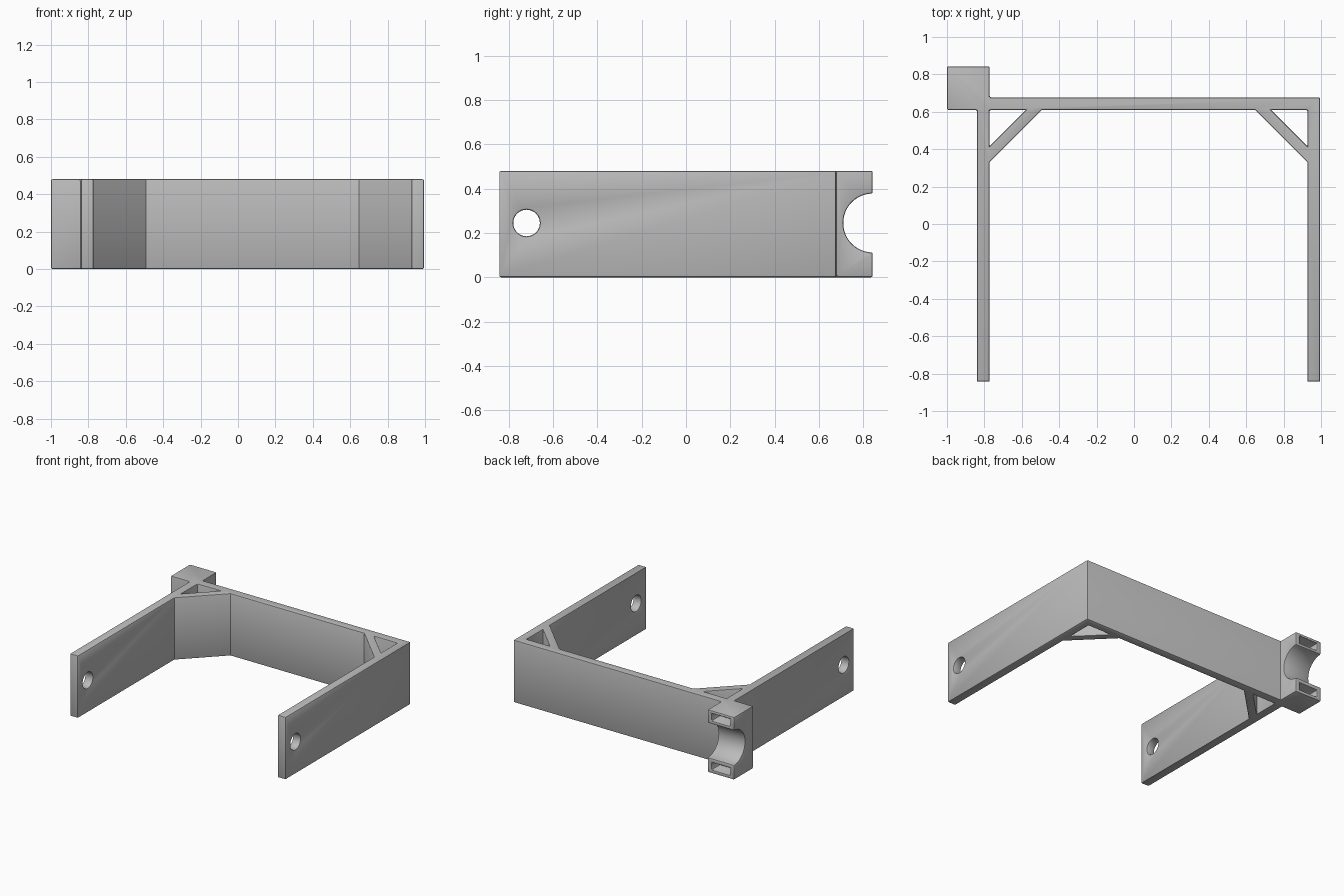
import bpy, bmesh
from math import radians
from mathutils import Matrix, Vector

cube = bpy.data.objects.get("Cube")
if cube:
    bpy.data.objects.remove(cube, do_unlink=True)

H = 0.48                                   # height of the whole bracket
MID = H / 2 + 0.005                        # height of the hole axes
BACK = 0.843                               # rear face of the clamp block
WALL_IN, WALL_OUT = 0.61, 0.677            # rear wall
LEFT_OUT, LEFT_IN = 0.995, 0.927           # arm at +x
RIGHT_OUT, RIGHT_IN = -0.84, -0.772        # arm at -x
REACH, THICK = 0.28, 0.085                 # brace leg length and thickness along the wall

grey = bpy.data.materials.new("plain grey")
grey.use_nodes = True
colour = (0.5, 0.5, 0.5, 1)
grey.diffuse_color = colour
bsdf = grey.node_tree.nodes["Principled BSDF"]
bsdf.inputs["Base Color"].default_value = colour


def add(name, bm):
    bmesh.ops.recalc_face_normals(bm, faces=bm.faces)
    mesh = bpy.data.meshes.new(name)
    bm.to_mesh(mesh)
    bm.free()
    obj = bpy.data.objects.new(name, mesh)
    bpy.context.collection.objects.link(obj)
    mesh.materials.append(grey)
    return obj


def prism(name, outline, z0, z1):
    bm = bmesh.new()
    face = bm.faces.new([bm.verts.new((x, y, z0)) for x, y in outline])
    grown = bmesh.ops.extrude_face_region(bm, geom=[face])["geom"]
    verts = [v for v in grown if isinstance(v, bmesh.types.BMVert)]
    bmesh.ops.translate(bm, vec=(0, 0, z1 - z0), verts=verts)
    return add(name, bm)


def rod(name, x, y, radius, length):
    bm = bmesh.new()
    turn = Matrix.Translation(Vector((x, y, MID))) @ Matrix.Rotation(radians(90), 4, "Y")
    bmesh.ops.create_cone(bm, cap_ends=True, segments=48, radius1=radius,
                          radius2=radius, depth=length, matrix=turn)
    return add(name, bm)


def rect(x0, x1, y0, y1):
    return [(x0, y0), (x1, y0), (x1, y1), (x0, y1)]


# Bracket: arms, braces, rear wall and clamp block in one outline
bracket = prism("bracket", [
    (RIGHT_OUT, -BACK), (RIGHT_IN, -BACK),
    (RIGHT_IN, WALL_IN - REACH), (RIGHT_IN + REACH, WALL_IN),
    (LEFT_IN - REACH, WALL_IN), (LEFT_IN, WALL_IN - REACH),
    (LEFT_IN, -BACK), (LEFT_OUT, -BACK),
    (LEFT_OUT, WALL_OUT), (RIGHT_IN, WALL_OUT),
    (RIGHT_IN, BACK), (-1, BACK), (-1, WALL_IN), (RIGHT_OUT, WALL_IN)], 0, H)

# Cutters: arm holes, clamp notch, brace gaps and rear pockets
cutters = [rod("arm_hole_cutter", 0, -0.72, 0.06, 3),
           rod("notch_cutter", -0.885, BACK, 0.133, 0.5)]
gap = REACH - THICK
for side, x, sign in (("left", LEFT_IN, -1), ("right", RIGHT_IN, 1)):
    triangle = [(x, WALL_IN), (x + sign * gap, WALL_IN), (x, WALL_IN - gap)]
    cutters.append(prism(side + "_brace_gap_cutter", triangle, -0.1, H + 0.1))
for name, z in (("lower", 0.053), ("upper", 0.43)):
    cutters.append(prism(name + "_pocket_cutter",
                         rect(-0.965, -0.807, BACK - 0.1, BACK + 0.1),
                         z - 0.028, z + 0.028))

for cutter in cutters:
    cut = bracket.modifiers.new(cutter.name, "BOOLEAN")
    cut.operation = "DIFFERENCE"
    cut.solver = "EXACT"
    cut.object = cutter
    cutter.hide_render = True
    cutter.hide_set(True)

# Small rounded edges, leaving the brace joints crisp
bevel = bracket.modifiers.new("rounded edges", "BEVEL")
bevel.width = 0.008
bevel.segments = 2
bevel.limit_method = "ANGLE"
bevel.angle_limit = radians(60)
bevel.use_clamp_overlap = False

# Apply the cuts and tidy away the cutters
bpy.ops.object.select_all(action="DESELECT")
bracket.select_set(True)
bpy.context.view_layer.objects.active = bracket
for name in [m.name for m in bracket.modifiers]:
    bpy.ops.object.modifier_apply(modifier=name)
for cutter in cutters:
    bpy.data.objects.remove(cutter, do_unlink=True)
bpy.ops.object.shade_smooth_by_angle(angle=radians(30))
